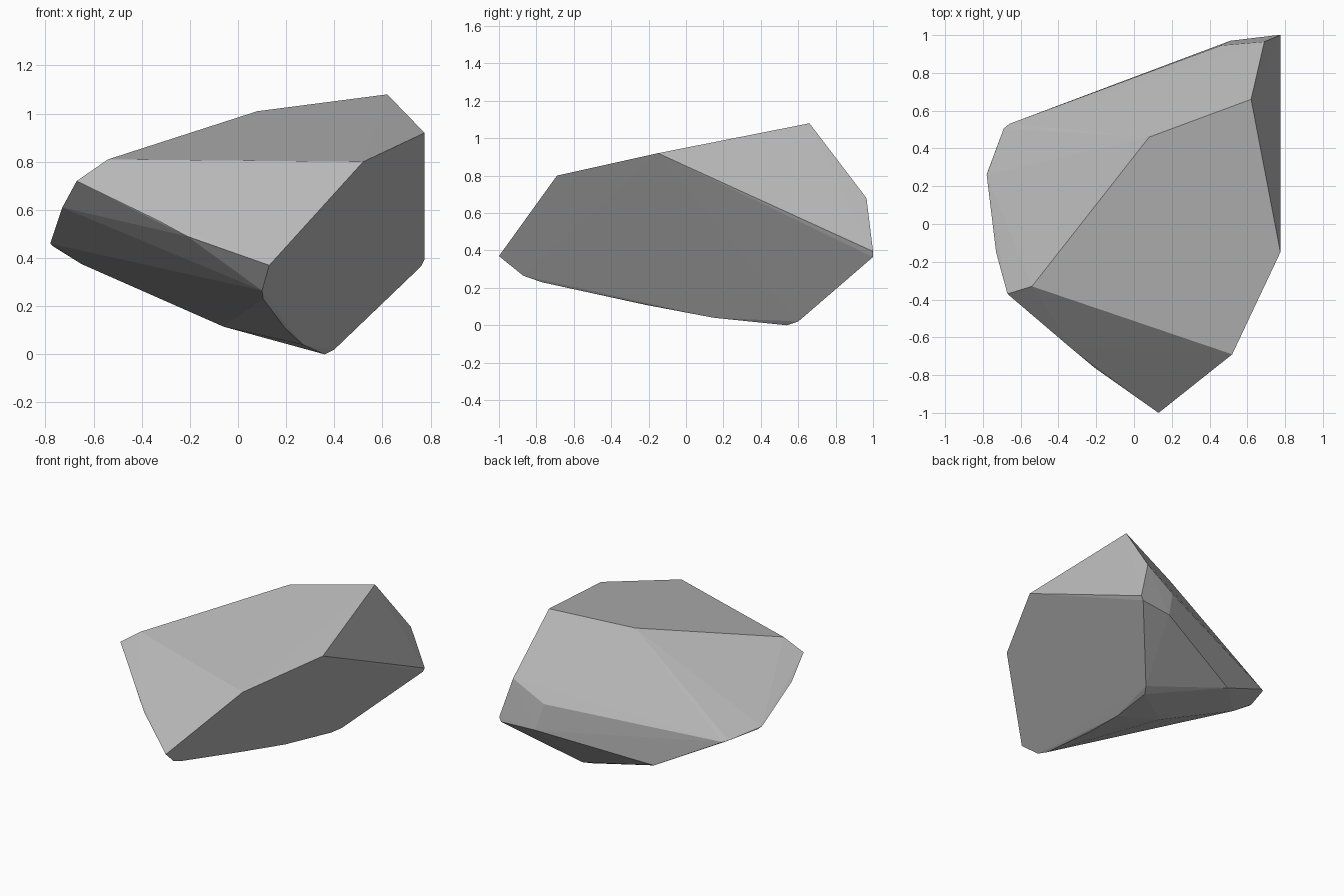
import bpy
import bmesh

# Remove only the default cube
default_cube = bpy.data.objects.get("Cube")
if default_cube:
    bpy.data.objects.remove(default_cube, do_unlink=True)


def make_material(name, colour):
    """One flat colour shown in both the viewport and a render."""
    material = bpy.data.materials.new(name)
    material.use_nodes = True
    material.diffuse_color = colour
    shader = material.node_tree.nodes["Principled BSDF"]
    shader.inputs["Base Color"].default_value = colour
    shader.inputs["Roughness"].default_value = 0.9
    return material


def make_hull(name, corner_groups, material):
    """Wrap the corner groups in a faceted, flat-shaded convex shell."""
    shell = bmesh.new()
    for corners in corner_groups:
        for corner in corners:
            shell.verts.new(corner)
    bmesh.ops.convex_hull(shell, input=list(shell.verts))

    # Drop any corners that ended up inside the shell
    loose = [vert for vert in shell.verts if not vert.link_faces]
    bmesh.ops.delete(shell, geom=loose, context="VERTS")
    bmesh.ops.recalc_face_normals(shell, faces=list(shell.faces))
    for face in shell.faces:
        face.smooth = False

    mesh = bpy.data.meshes.new(name)
    shell.to_mesh(mesh)
    shell.free()
    mesh.materials.append(material)
    rock = bpy.data.objects.new(name, mesh)
    bpy.context.collection.objects.link(rock)
    return rock


# Corners of the sloping top facet
top_rim = [(.08, .46, 1.01), (.62, .66, 1.08), (.775, -.15, .92),
           (.52, -.69, .8), (-.54, -.33, .81)]

# Chipped corners down the narrow side
narrow_side = [(-.67, -.37, .72), (-.73, -.15, .61), (-.78, .26, .46),
               (-.77, .29, .45), (-.69, .505, .43), (-.66, .53, .42),
               (-.65, .25, .375)]

# Corners around the back
back_side = [(.69, .965, .68), (.46, .945, .55), (.775, 1, .395),
             (.76, 1, .365), (.51, .97, .36), (-.23, .69, .2)]

# Front point and the bevel beside it
front_point = [(.13, -1, .37), (-.33, -.66, .555), (-.21, -.76, .49),
               (.1, -.87, .265), (.105, -.77, .23), (-.22, -.41, .37)]

# Keel running along the underside
keel = [(.185, -.36, .17), (.195, -.22, .11), (.27, .15, .04),
        (.36, .54, 0), (.4, .6, .02), (-.06, .19, .115)]

stone_grey = make_material("stone grey", (.5, .5, .5, 1))
make_hull("rock", [top_rim, narrow_side, back_side, front_point, keel], stone_grey)
